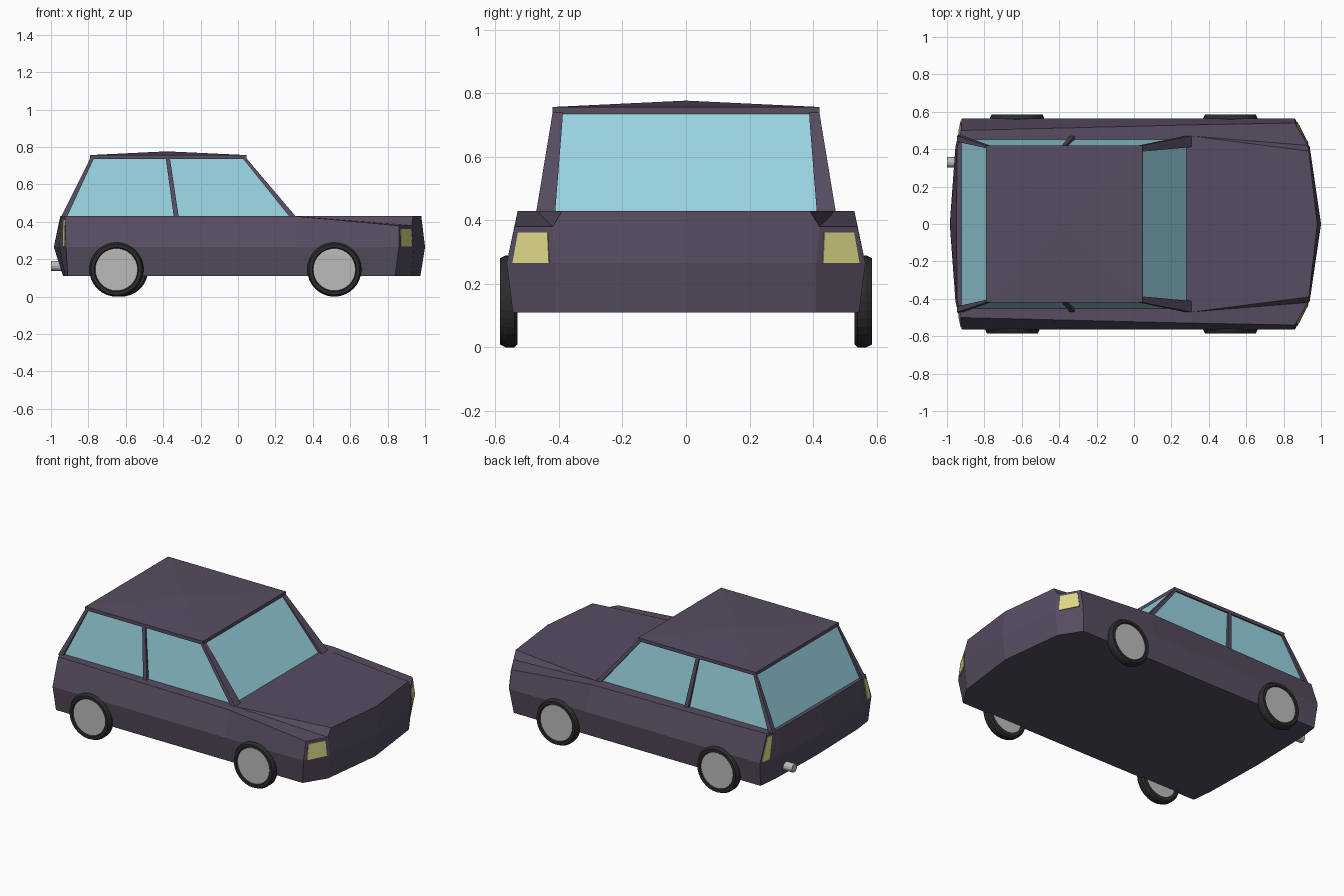
import bpy, bmesh, math
from mathutils import Vector

if "Cube" in bpy.data.objects:
    bpy.data.objects.remove(bpy.data.objects["Cube"])


def mat(name, r, g, b):
    m = bpy.data.materials.new(name)
    m.diffuse_color = (r, g, b, 1)
    m.use_nodes = True
    m.node_tree.nodes["Principled BSDF"].inputs["Base Color"].default_value = m.diffuse_color
    return m


PAINT = mat("dark purple paint", 0.095, 0.075, 0.12)
GLASS = mat("pale blue glass", 0.32, 0.66, 0.76)
LAMP = mat("yellow lamp", 0.72, 0.70, 0.24)
TYRE = mat("black rubber", 0.025, 0.025, 0.025)
METAL = mat("grey metal", 0.50, 0.50, 0.50)


def make(name, faces, material):
    """Object from faces given as lists of points; shared points are merged."""
    bm = bmesh.new()
    for f in faces:
        bm.faces.new([bm.verts.new(p) for p in f])
    bmesh.ops.remove_doubles(bm, verts=bm.verts, dist=1e-4)
    bmesh.ops.recalc_face_normals(bm, faces=bm.faces)
    me = bpy.data.meshes.new(name)
    bm.to_mesh(me)
    bm.free()
    me.materials.append(material)
    ob = bpy.data.objects.new(name, me)
    bpy.context.collection.objects.link(ob)
    return ob


def flip(p, s):
    return (p[0], p[1] * s, p[2])


def both(faces):
    return [[flip(p, s) for p in f] for s in (1, -1) for f in faces]


def loft(a, b):
    """Closed prism between two matching rings."""
    n = len(a)
    return [a, b] + [[a[i], a[(i + 1) % n], b[(i + 1) % n], b[i]] for i in range(n)]


def rect(x0, x1, y0, y1, z):
    return [(x0, y0, z), (x1, y0, z), (x1, y1, z), (x0, y1, z)]


# Lower body: half outlines at sill, crease and waist, tail to nose
sill = [(x, y, 0.11) for x, y in
        [(-.935, 0), (-.925, .41), (-.91, .545), (.31, .545), (.84, .545), (.925, .41), (.975, 0)]]
crease = [(x, y, 0.265) for x, y in
          [(-.985, 0), (-.955, .41), (-.92, .565), (.31, .565), (.86, .565), (.94, .41), (1.0, 0)]]
waist = [(-.95, 0, .43), (-.945, .41, .43), (-.925, .50, .43), (.31, .53, .43),
         (.86, .54, .38), (.93, .42, .38), (.98, 0, .43)]
hood_corner, hood_back, hood_mid = (.935, .39, .43), (.31, .47, .43), (.31, 0, .43)
faces = []
for i in range(6):
    faces.append([sill[i], sill[i + 1], crease[i + 1], crease[i]])
    upper = [crease[i], crease[i + 1], waist[i + 1], waist[i]]
    if i == 5:
        upper.insert(3, hood_corner)
    faces.append(upper)
faces += [sill,
          [hood_mid, waist[6], hood_corner, hood_back],
          [hood_back, hood_corner, waist[5]],
          [hood_back, waist[5], waist[4], waist[3]],
          [waist[0], hood_mid, hood_back, waist[3], waist[2], waist[1]]]
make("lower_body", both(faces), PAINT)

# Window glass block
make("windows", loft(rect(-.925, .285, -.452, .452, .425), rect(-.785, .04, -.41, .41, .742)), GLASS)

# Roof: thin slab with a slightly raised centre
low, high = rect(-.79, .045, -.42, .42, .735), rect(-.79, .045, -.42, .42, .757)
peak = (-.38, 0, .777)
make("roof", loft(low, high)[:1] + loft(low, high)[2:]
     + [[high[i], high[(i + 1) % 4], peak] for i in range(4)], PAINT)

# Pillars on both sides: (base x range, top x range, inner y at base and top)
for name, b0, b1, t0, t1, yb, yt in [
        ("front_pillar", .278, .312, .025, .045, .412, .387),
        ("middle_pillar", -.343, -.317, -.386, -.364, .43, .40),
        ("rear_pillar", -.947, -.915, -.79, -.77, .44, .405)]:
    make(name + "s", both(loft(rect(b0, b1, yb, .472, .425), rect(t0, t1, yt, .42, .74))), PAINT)


def plate(quad, u0, u1, v0, v1, lift=0.004):
    """Thin plate on part of a quad (bottom a-b, top d-c)."""
    a, b, c, d = map(Vector, quad)

    def at(u, v):
        return a.lerp(b, u).lerp(d.lerp(c, u), v)
    n = (b - a).cross(d - a).normalized()
    if n.x * a.x < 0:
        n = -n
    ring = [at(u0, v0), at(u1, v0), at(u1, v1), at(u0, v1)]
    return loft([p - n * lift for p in ring], [p + n * lift for p in ring])


# Lamps
make("headlights", both(plate([crease[4], crease[5], waist[5], waist[4]], .13, .87, .0, .84)), LAMP)
make("tail_lights", both(plate([crease[2], crease[1], waist[1], waist[2]], .08, .45, .02, .88)), LAMP)


def lathe(profile, cx, cz, s, n=32):
    """Faces of a profile of (radius, y) turned about a sideways axle."""
    def pt(r, y, i):
        a = 2 * math.pi * i / n
        return (cx + r * math.cos(a), s * y, cz + r * math.sin(a))
    return [[pt(*p, i), pt(*p, i + 1), pt(*q, i + 1), pt(*q, i)]
            for p, q in zip(profile, profile[1:]) for i in range(n)]


# Wheels
tyre = [(.112, .53), (.135, .53), (.145, .54), (.145, .567), (.136, .585), (.118, .585), (.112, .57), (.112, .53)]
for name, x, s in [("front_right", .515, -1), ("front_left", .515, 1),
                   ("rear_right", -.65, -1), ("rear_left", -.625, 1)]:
    make(name + "_tyre", lathe(tyre, x, .145, s), TYRE)
    discs = [[(x + .113 * math.cos(i * math.pi / 16), s * y, .145 + .113 * math.sin(i * math.pi / 16))
              for i in range(32)] for y in (.535, .579)]
    make(name + "_rim", loft(*discs), METAL)

# Exhaust pipe
rings = [[(x, .33 + .027 * math.cos(i * math.pi / 6), .165 + .027 * math.sin(i * math.pi / 6))
          for i in range(12)] for x in (-1.0, -.92)]
make("exhaust_pipe", loft(*rings), METAL)
